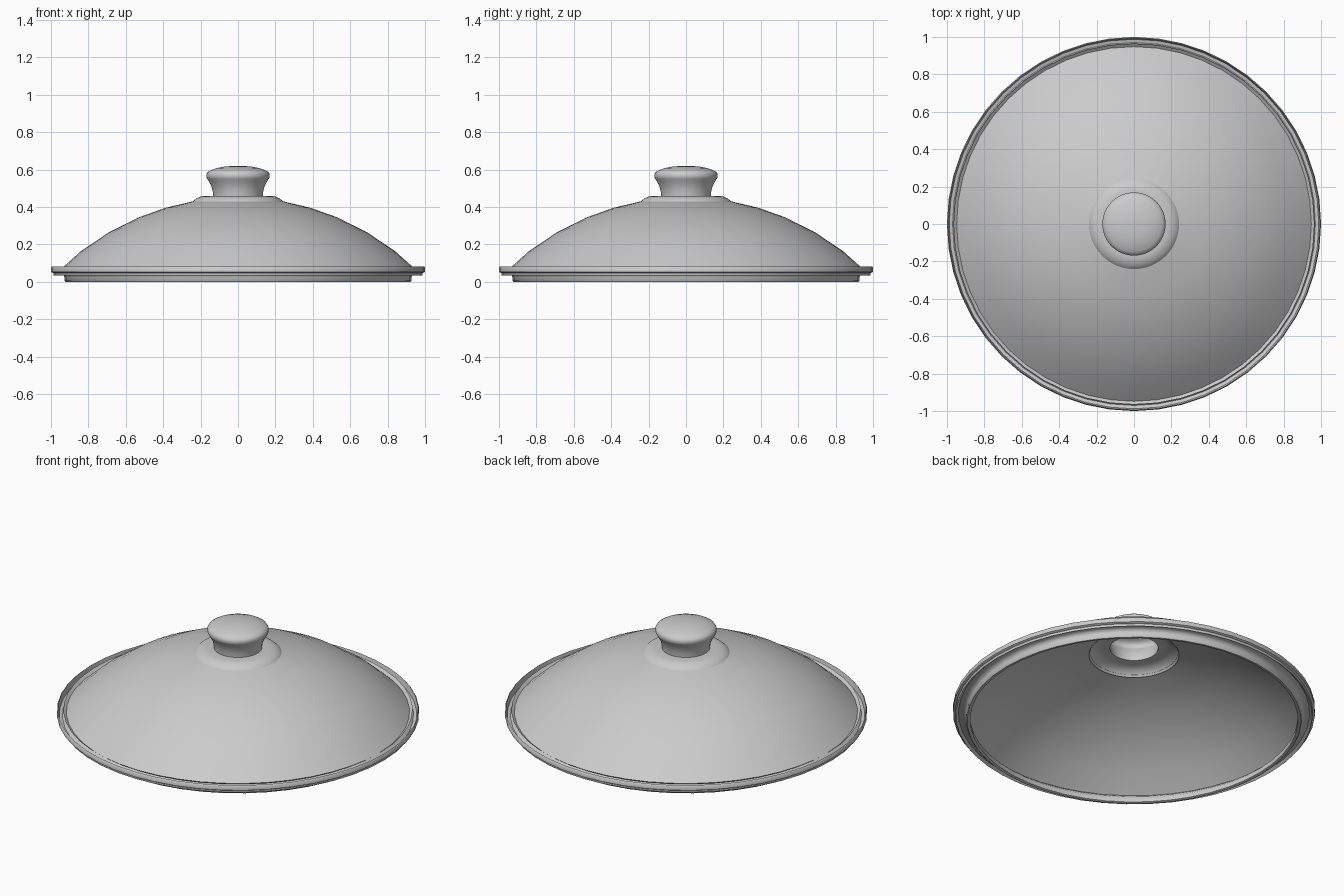
import bpy, bmesh, math

SEGMENTS = 48

cube = bpy.data.objects.get("Cube")
if cube:
    bpy.data.objects.remove(cube, do_unlink=True)

grey = bpy.data.materials.new("light_grey")
grey.use_nodes = True
colour = (0.6, 0.6, 0.6, 1)
grey.diffuse_color = colour
grey.node_tree.nodes["Principled BSDF"].inputs["Base Color"].default_value = colour


def lathe(name, profile, angle):
    """Spin an (r, z) profile, listed from the bottom outward and up, about z."""
    bm = bmesh.new()
    verts = [bm.verts.new((r, 0, z)) for r, z in profile]
    edges = [bm.edges.new(pair) for pair in zip(verts, verts[1:])]
    bmesh.ops.spin(bm, geom=verts + edges, cent=(0, 0, 0), axis=(0, 0, 1),
                   angle=math.tau, steps=SEGMENTS)
    bmesh.ops.remove_doubles(bm, verts=bm.verts, dist=0.0005)
    bmesh.ops.recalc_face_normals(bm, faces=bm.faces)
    # Open shells: make the topmost face look up
    top = max(bm.faces, key=lambda f: f.calc_center_median().z)
    if top.normal.z < 0:
        bmesh.ops.reverse_faces(bm, faces=bm.faces)
    mesh = bpy.data.meshes.new(name)
    bm.to_mesh(mesh)
    bm.free()
    obj = bpy.data.objects.new(name, mesh)
    bpy.context.collection.objects.link(obj)
    mesh.materials.append(grey)
    bpy.ops.object.select_all(action="DESELECT")
    obj.select_set(True)
    bpy.context.view_layer.objects.active = obj
    bpy.ops.object.shade_smooth_by_angle(angle=math.radians(angle))
    return obj


# Domed shell, a shallow spherical cap open under the knob
R, APEX = 1.37, 0.452
dome = [(r, APEX - R + math.sqrt(R * R - r * r))
        for r in (0.985, 0.84, 0.69, 0.53, 0.385, 0.24)]
lathe("dome", dome, 40)

# Rim band with a stepped seating lip beneath
lathe("rim", [(0.965, 0.08), (0.925, 0.05), (0.905, 0.03), (0.905, 0.003),
              (0.91, 0), (0.922, 0), (0.927, 0.006), (0.928, 0.025),
              (0.934, 0.04), (0.95, 0.047), (0.99, 0.048), (1, 0.054),
              (1, 0.078), (0.995, 0.083), (0.985, dome[0][1])], 50)

# Hollow knob: flange, waisted neck, rounded grip and shallow crown
lathe("knob", [(0.25, 0.418), (0.24, 0.432), (0.222, 0.447), (0.2, 0.456),
               (0.18, 0.46), (0.133, 0.46), (0.135, 0.483), (0.142, 0.51),
               (0.153, 0.533), (0.165, 0.552), (0.169, 0.56), (0.169, 0.575),
               (0.163, 0.587), (0.148, 0.596), (0.115, 0.608), (0.07, 0.617),
               (0, 0.621)], 50)
